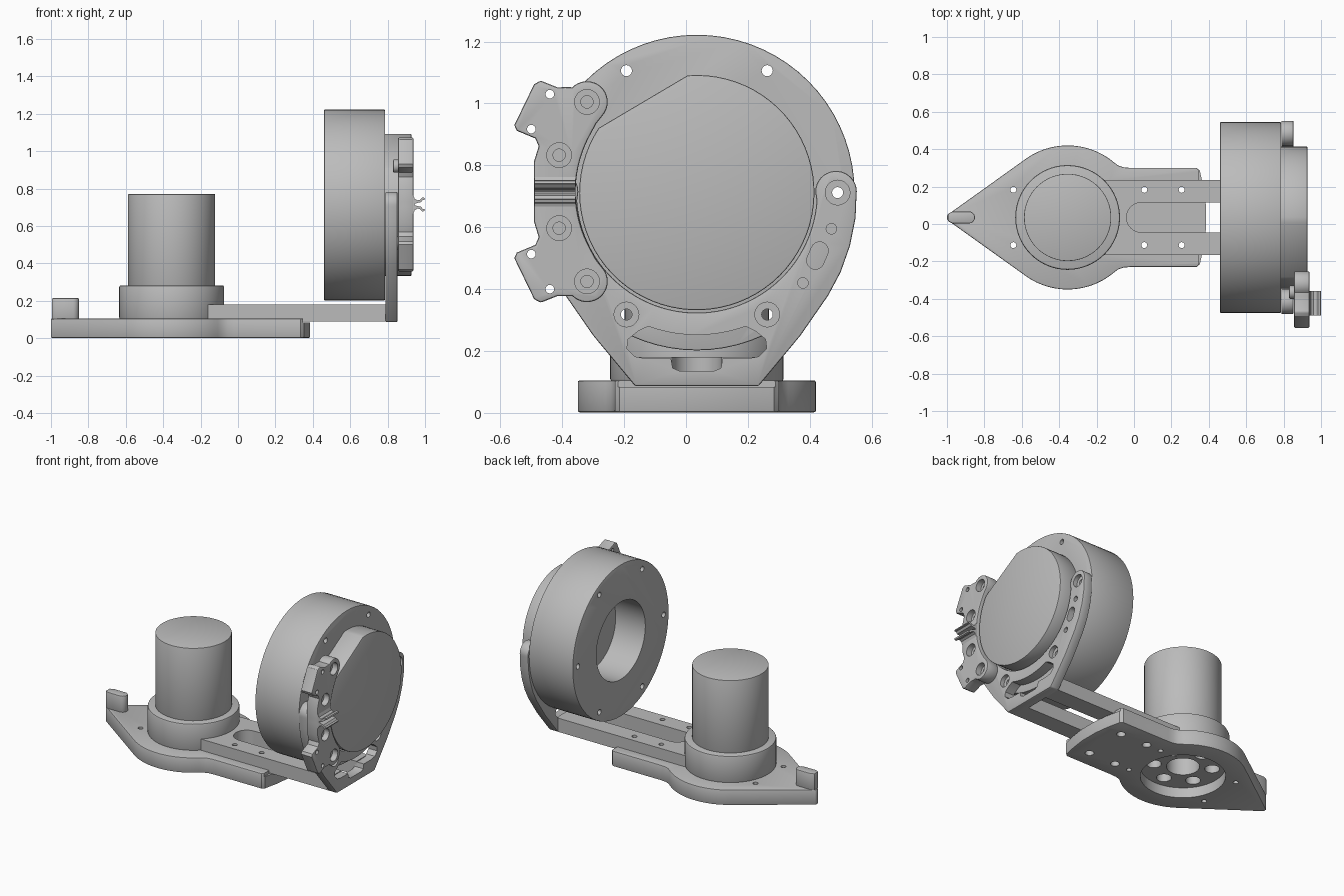
import bpy
import bmesh
from math import cos, sin, radians

cube = bpy.data.objects.get("Cube")
if cube:
    bpy.data.objects.remove(cube, do_unlink=True)

YC = 0.035           # y of the symmetry plane
ZC = 0.712           # height of the ring axis
MX = -0.355          # x of the motor axis

grey = bpy.data.materials.new("plain grey")
grey.use_nodes = True
grey.diffuse_color = (0.5, 0.5, 0.5, 1)
grey.node_tree.nodes["Principled BSDF"].inputs["Base Color"].default_value = (0.5, 0.5, 0.5, 1)


def arc(cx, cy, r, a0, a1, n=16):
    angles = [radians(a0 + (a1 - a0) * i / n) for i in range(n + 1)]
    return [(cx + r * cos(a), cy + r * sin(a)) for a in angles]


def circle(cx, cy, r, n=24):
    return arc(cx, cy, r, 0, 360, n)[:-1]


def box(a0, b0, a1, b1):
    return [(a0, b0), (a1, b0), (a1, b1), (a0, b1)]


def mirror_a(half):
    return half + [(-a, b) for a, b in reversed(half)]


def mirror_b(half, centre=0):
    return half + [(a, 2 * centre - b) for a, b in reversed(half)]


def activate(ob):
    bpy.ops.object.select_all(action="DESELECT")
    ob.select_set(True)
    bpy.context.view_layer.objects.active = ob


def apply(ob, kind, **settings):
    mod = ob.modifiers.new(kind.title(), kind)
    for key, value in settings.items():
        setattr(mod, key, value)
    activate(ob)
    bpy.ops.object.modifier_apply(modifier=mod.name)


def prism(name, pts, lo, hi, axis, bevel=0):
    """Extrude a closed profile along an axis, measured from the symmetry plane."""
    place = {"x": lambda a, b, t: (t, a + YC, b),
             "y": lambda a, b, t: (a, t + YC, b),
             "z": lambda a, b, t: (a, b + YC, t)}[axis]
    bm = bmesh.new()
    ends = [[bm.verts.new(place(a, b, t)) for a, b in pts] for t in (lo, hi)]
    bm.faces.new(ends[0])
    bm.faces.new(ends[1])
    n = len(pts)
    for i in range(n):
        j = (i + 1) % n
        bm.faces.new((ends[0][i], ends[0][j], ends[1][j], ends[1][i]))
    bmesh.ops.recalc_face_normals(bm, faces=bm.faces)
    mesh = bpy.data.meshes.new(name)
    bm.to_mesh(mesh)
    bm.free()
    mesh.materials.append(grey)
    ob = bpy.data.objects.new(name, mesh)
    bpy.context.scene.collection.objects.link(ob)
    if bevel:
        apply(ob, "BEVEL", width=bevel, segments=2, limit_method="ANGLE", angle_limit=radians(50))
    return ob


def cut(ob, pts, lo, hi, axis):
    cutter = prism("cutter", pts, lo, hi, axis)
    cutter.hide_render = True
    apply(ob, "BOOLEAN", operation="DIFFERENCE", solver="EXACT", object=cutter)
    bpy.data.objects.remove(cutter, do_unlink=True)


parts = []

# Teardrop base with a channel for the arm
half = [(-1.0, 0.012)] + arc(MX, 0, 0.385, 126.6, 50, 20)
half += [(-0.085, 0.278), (-0.055, 0.268), (-0.02, 0.265), (0.335, 0.265),
         (0.352, 0.25), (0.372, 0.16), (0.385, 0.06)]
base = prism("base", mirror_b(half), 0.002, 0.105, "z", 0.006)
cut(base, box(-0.13, -0.2, 0.5, 0.2), 0.088, 0.2, "z")
cut(base, box(0.347, -0.4, 0.5, 0.4), 0.083, 0.2, "z")
cut(base, circle(MX, 0, 0.257, 48), -0.1, 0.07, "z")
parts.append(base)

# Arm made of two rails joined at the inner end
arm = prism("arm", box(-0.16, -0.2, 0.8, 0.2), 0.088, 0.18, "z")
cut(arm, [(0.79, -0.08)] + arc(0.04, 0, 0.08, 270, 90) + [(0.79, 0.08)], 0, 0.3, "z")
parts.append(arm)

# Motor collar and motor can
collar = prism("motor_collar", circle(MX, 0, 0.28, 64), 0.1, 0.283, "z", 0.01)
parts.append(collar)
parts.append(prism("motor_can", circle(MX, 0, 0.233, 64), 0.27, 0.77, "z", 0.003))

# Motor mount openings underneath
for ob in (base, collar):
    cut(ob, circle(MX, 0, 0.1, 32), 0.03, 0.22, "z")
    for a in range(30, 390, 60):
        cut(ob, circle(MX + 0.178 * cos(radians(a)), 0.178 * sin(radians(a)), 0.045),
            0.03, 0.17, "z")

# Screw holes through the base and arm
for side in (-0.148, 0.148):
    for x in (MX - 0.29, MX + 0.3):
        cut(base, circle(x, side, 0.016, 16), -0.1, 0.3, "z")
    for x in (0.055, 0.255):
        cut(base, circle(x, side, 0.027, 16), -0.1, 0.06, "z")
        for ob in (base, arm):
            cut(ob, circle(x, side, 0.016, 16), 0.03, 0.3, "z")

# Rounded stop post at the tip
post = [(-0.995, -0.02), (-0.97, -0.032)] + arc(-0.882, 0, 0.032, -90, 90, 10)
post += [(-0.97, 0.032), (-0.995, 0.02)]
parts.append(prism("stop_post", post, 0.1, 0.214, "z", 0.006))

# Thick ring with a blind bore and six screw holes
ring = prism("ring", circle(0, ZC, 0.51, 72), 0.46, 0.787, "x", 0.005)
cut(ring, circle(0, ZC, 0.26, 48), 0.4, 0.68, "x")
bolts = [(0.455 * cos(radians(a)), ZC + 0.455 * sin(radians(a))) for a in range(0, 360, 60)]
for y, z in bolts:
    cut(ring, circle(y, z, 0.018, 16), 0.3, 0.9, "x")
parts.append(ring)

# Front disc with one flat
parts.append(prism("disc", arc(0, ZC, 0.38, 146.7, 454.5, 64), 0.78, 0.927, "x", 0.005))

# Upright crescent plate
half = [(0.2, 0.087), (0.335, 0.25), (0.425, 0.38), (0.465, 0.455), (0.495, 0.54), (0.513, 0.63)]
half += arc(0.45, 0.715, 0.067, -10, 180, 18) + arc(0, ZC, 0.388, -4, -87, 24)
plate = prism("upright_plate", mirror_a(half), 0.788, 0.853, "x", 0.006)
slot = [(0.16, 0.175), (0.2, 0.182), (0.226, 0.208), (0.222, 0.238), (0.19, 0.264)]
slot += arc(0, ZC, 0.46, -70, -88, 8)
cut(plate, mirror_a(slot), 0.7, 0.9, "x")
notch = [(0.055, 0.135), (0.078, 0.145), (0.085, 0.185)]
cut(plate, mirror_a(notch), 0.7, 0.9, "x")
cut(arm, box(-0.08, 0.135, 0.08, 0.2), 0.78, 0.9, "x")
for i in (0, 3, 4, 5):
    cut(plate, circle(*bolts[i], 0.04), 0.825, 0.9, "x")
    cut(plate, circle(*bolts[i], 0.018, 16), 0.7, 0.9, "x")
for y, z in ((0.435, 0.595), (0.343, 0.42)):
    cut(plate, circle(y, z, 0.017, 16), 0.82, 0.9, "x")
cut(plate, arc(0.397, 0.525, 0.028, -20, 160, 8) + arc(0.383, 0.492, 0.028, 160, 340, 8),
    0.7, 0.9, "x")
parts.append(plate)

# Side bracket with ears
half = [(-0.527, 0.73), (-0.527, 0.81), (-0.511, 0.862), (-0.522, 0.887), (-0.582, 0.912),
        (-0.59, 0.93), (-0.526, 1.062), (-0.505, 1.074), (-0.45, 1.052), (-0.425, 1.053)]
half += arc(-0.355, 1.005, 0.067, 135, -40, 18)
half += [(-0.325, 0.935)] + arc(0, ZC, 0.392, 151, 178, 8)
bracket = prism("side_bracket", mirror_b(half, 0.715), 0.855, 0.938, "x", 0.007)
for sign in (1, -1):
    for y, dz in ((-0.355, 0.29), (-0.445, 0.118)):
        cut(bracket, circle(y, 0.715 + sign * dz, 0.04), 0.9, 1, "x")
        cut(bracket, circle(y, 0.715 + sign * dz, 0.02, 16), 0.87, 1, "x")
    for y, dz in ((-0.475, 0.315), (-0.535, 0.202)):
        cut(bracket, circle(y, 0.715 + sign * dz, 0.014, 16), 0.8, 1, "x")
    parts.append(prism("bracket_boss", circle(-0.4, 0.715 + sign * 0.205, 0.035),
                       0.83, 0.86, "x", 0.004))
parts.append(bracket)

# Cable clip: two flared fingers on the bracket
finger = [(0.92, 0.765), (0.938, 0.763), (0.945, 0.745), (0.96, 0.737), (0.972, 0.74),
          (0.985, 0.753), (0.997, 0.75), (1.0, 0.741), (0.988, 0.739), (0.978, 0.727),
          (0.962, 0.724), (0.948, 0.72), (0.944, 0.715), (0.92, 0.715)]
for name, sign in (("clip_upper", 1), ("clip_lower", -1)):
    pts = [(x, 0.715 + sign * (z - 0.715)) for x, z in finger]
    parts.append(prism(name, pts, -0.525, -0.392, "y"))

for ob in parts:
    activate(ob)
    bpy.ops.object.shade_smooth_by_angle(angle=radians(30))
